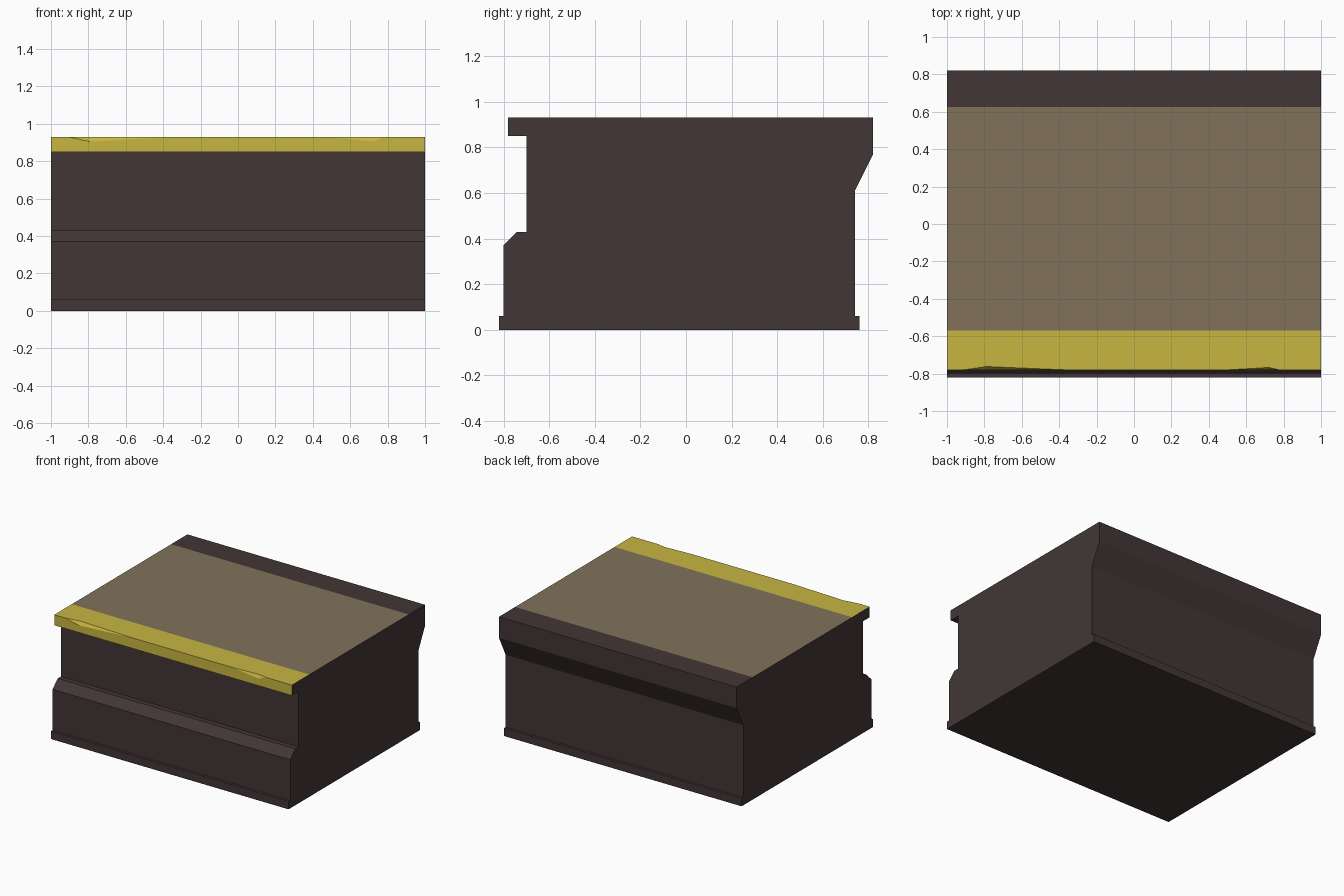
import bpy, bmesh

if "Cube" in bpy.data.objects:
    bpy.data.objects.remove(bpy.data.objects["Cube"])

def srgb(r, g, b):
    f = lambda c: c / 12.92 if c <= 0.04045 else ((c + 0.055) / 1.055) ** 2.4
    return tuple(f(v / 255) for v in (r, g, b)) + (1.0,)

def material(name, rgb):
    m = bpy.data.materials.new(name)
    m.diffuse_color = srgb(*rgb)
    m.use_nodes = True
    m.node_tree.nodes["Principled BSDF"].inputs["Base Color"].default_value = m.diffuse_color
    return m

mats = [material("dark_concrete", (66, 54, 54)),
        material("tan_paving", (129, 114, 91)),
        material("safety_yellow", (199, 182, 65))]

TOP, FRONT = 0.93, -0.78
YELLOW_END, TAN_END = -0.57, 0.625

# side profile (y, z); the front lip's top corner is split so it can be chipped
def profile(back, drop):
    return [(-0.82, 0), (0.76, 0), (0.76, 0.06), (0.74, 0.06), (0.74, 0.61),
            (0.82, 0.77), (0.82, TOP), (TAN_END, TOP), (YELLOW_END, TOP),
            (FRONT + back, TOP), (FRONT, TOP - drop), (FRONT, 0.85),
            (-0.70, 0.85), (-0.70, 0.43), (-0.74, 0.43), (-0.80, 0.37),
            (-0.80, 0.06), (-0.82, 0.06)]

# stations along x: position, chip depth backwards, chip depth downwards
stations = [(-1, 0, 0), (-0.91, 0, 0), (-0.79, 0.018, 0.026), (-0.36, 0, 0),
            (0.50, 0, 0), (0.72, 0.013, 0.026), (0.78, 0, 0), (1, 0, 0)]

bm = bmesh.new()
rings = [[bm.verts.new((x, y, z)) for y, z in profile(b, d)] for x, b, d in stations]
n = len(rings[0])
for a, b in zip(rings, rings[1:]):
    for i in range(n):
        j = (i + 1) % n
        bm.faces.new((a[i], a[j], b[j], b[i]))
bm.faces.new(rings[0])
bm.faces.new(rings[-1])
bmesh.ops.remove_doubles(bm, verts=bm.verts, dist=0.0005)
bmesh.ops.recalc_face_normals(bm, faces=bm.faces)

# paint: yellow front edge, tan walkway, dark rest
for f in bm.faces:
    c, nrm = f.calc_center_median(), f.normal
    if nrm.z > 0.99 and c.z > 0.9:
        f.material_index = 2 if c.y < YELLOW_END else 1 if c.y < TAN_END else 0
    elif nrm.y < -0.3 and c.z > 0.86:
        f.material_index = 2

me = bpy.data.meshes.new("platform_section")
bm.to_mesh(me)
bm.free()
for m in mats:
    me.materials.append(m)
bpy.context.collection.objects.link(bpy.data.objects.new("platform_section", me))
